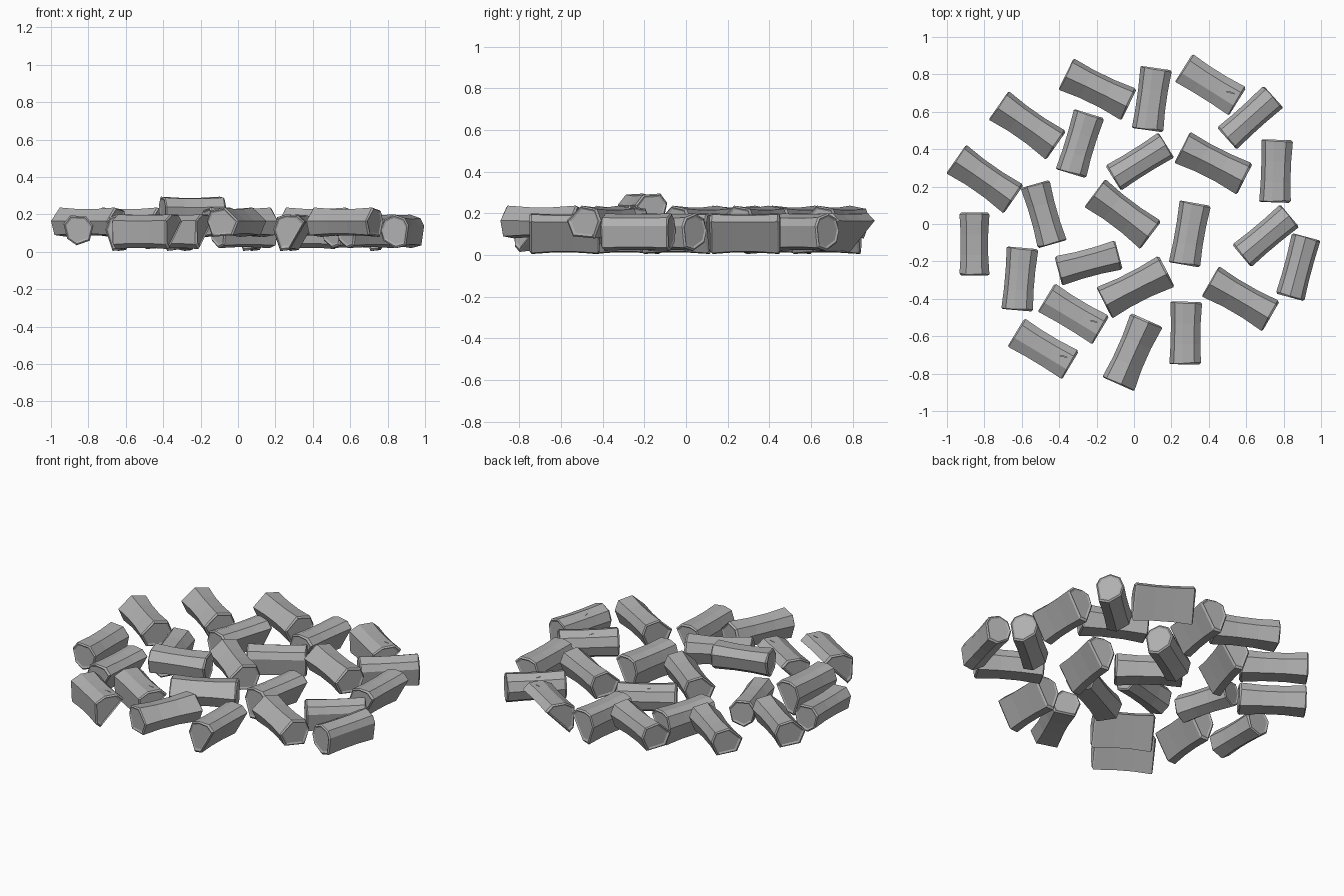
import bpy, bmesh, math, random
from mathutils import Vector, Matrix

random.seed(4)
cube = bpy.data.objects.get("Cube")
if cube:
    bpy.data.objects.remove(cube, do_unlink=True)

stone_grey = bpy.data.materials.new("stone_grey")
stone_grey.use_nodes = True
GREY = (0.43, 0.43, 0.43, 1)
stone_grey.diffuse_color = GREY
shader = stone_grey.node_tree.nodes["Principled BSDF"]
shader.inputs["Base Color"].default_value = GREY
shader.inputs["Roughness"].default_value = 0.9


def stone_mesh(name, section, length, pinch):
    """Faceted block: a section lofted along x, waisted, with chipped ends."""
    bm = bmesh.new()
    half = length / 2
    mid = sum((Vector(p) for p in section), Vector((0, 0))) / len(section)
    # position along the length, section scale; the ends are slightly hollow
    stations = [(-0.97, 0.78), (-1, 0.9), (-0.98, 1), (-0.35, 1 - pinch),
                (0.3, 1 - pinch), (0.98, 1), (1, 0.9), (0.97, 0.78)]
    rings = []
    for i, (t, scale) in enumerate(stations):
        ring = []
        for p in section:
            q = mid + (Vector(p) - mid) * scale
            # uneven chipped edge on the end rings
            chip = random.uniform(0, 0.05) if i in (2, 5) else 0
            ring.append(bm.verts.new((half * (t - math.copysign(chip, t)), q.x, q.y)))
        rings.append(ring)
    n = len(section)
    for a, b in zip(rings, rings[1:]):
        for k in range(n):
            bm.faces.new((a[k], a[(k + 1) % n], b[(k + 1) % n], b[k]))
    bm.faces.new(rings[0])
    bm.faces.new(rings[-1])
    bmesh.ops.recalc_face_normals(bm, faces=bm.faces)
    mesh = bpy.data.meshes.new(name)
    bm.to_mesh(mesh)
    bm.free()
    mesh.materials.append(stone_grey)
    return mesh


def cut_crack(mesh, where, size):
    """Cut a thin tapering crack into the block."""
    block = bpy.data.objects.new("block", mesh)
    bm = bmesh.new()
    bmesh.ops.create_cone(bm, cap_ends=True, segments=3, radius1=0.5,
                          radius2=0.5, depth=1)
    bmesh.ops.transform(bm, verts=bm.verts, matrix=Matrix.Translation(where)
                        @ Matrix.Rotation(0.3, 4, 'Z') @ Matrix.Diagonal((*size, 1)))
    tool = bpy.data.meshes.new("crack_cutter")
    bm.to_mesh(tool)
    bm.free()
    cutter = bpy.data.objects.new("crack_cutter", tool)
    cutter.hide_render = True
    for ob in (block, cutter):
        bpy.context.collection.objects.link(ob)
    mod = block.modifiers.new("crack", 'BOOLEAN')
    mod.operation, mod.object, mod.solver = 'DIFFERENCE', cutter, 'EXACT'
    bpy.context.view_layer.update()
    evaluated = block.evaluated_get(bpy.context.evaluated_depsgraph_get())
    result = bpy.data.meshes.new_from_object(evaluated)
    for ob in (block, cutter):
        bpy.data.objects.remove(ob, do_unlink=True)
    return result


# Cross-sections as (across, height)
hexagon = stone_mesh("hexagonal_stone", [
    (.093, .165), (.07, .222), (-.015, .237), (-.093, .165),
    (-.06, .09), (.06, .08)], .375, .1)
square = stone_mesh("square_stone", [
    (.083, .12), (.06, .185), (.015, .2), (-.05, .195), (-.086, .16),
    (0, .01), (.045, .005)], .335, .06)
wide = stone_mesh("wide_stone", [
    (.088, .165), (.05, .2), (-.03, .2), (-.088, .168),
    (-.083, .04), (-.055, .015)], .34, .06)
slab = stone_mesh("slab_stone", [
    (.077, .12), (.055, .175), (0, .2), (-.06, .18), (-.08, .14),
    (-.065, .035), (-.01, .02), (.06, .06)], .335, .05)
slim = stone_mesh("slim_stone", [
    (.08, .15), (.045, .195), (-.04, .19), (-.08, .14),
    (-.06, .06), (.01, .035), (.06, .07)], .335, .08)
wide = cut_crack(wide, (.11, .02, .2), (.06, .006, .03))
slab = cut_crack(slab, (.0, .035, .2), (.08, .006, .04))

# Layout: x, y, heading in degrees, lift
layout = {
    "hexagonal_stone": (hexagon, [
        (-.195, .72, -26, 0), (-.57, .527, -35, 0), (-.797, .24, -35, 0),
        (.425, .325, -27, 0), (-.06, .053, -37, 0), (.008, -.337, 27, 0),
        (.57, -.40, -30, 0), (-.008, -.685, 66, 0)]),
    "square_stone": (square, [
        (.094, .668, 82, 0), (-.29, .43, 73, 0), (.758, .283, 88, 0),
        (.297, -.053, 80, 0), (-.612, -.294, 85, 0), (.275, -.583, 89, 0)]),
    "wide_stone": (wide, [
        (.41, .745, -32, 0), (-.323, -.48, -31, 0), (-.485, -.667, -31, 0)]),
    "slab_stone": (slab, [
        (.62, .57, 42, 0), (.03, .335, 32, 0), (.703, -.062, 40, 0),
        (.876, -.23, 75, 0)]),
    "slim_stone": (slim, [
        (-.483, .053, 106, 0), (-.853, -.107, 90, 0), (-.243, -.208, 15, .1)]),
}
for name, (mesh, places) in layout.items():
    for i, (x, y, heading, lift) in enumerate(places):
        ob = bpy.data.objects.new(f"{name}_{i + 1}", mesh)
        ob.location = (x, y, lift)
        ob.rotation_euler.z = math.radians(heading)
        bpy.context.collection.objects.link(ob)
